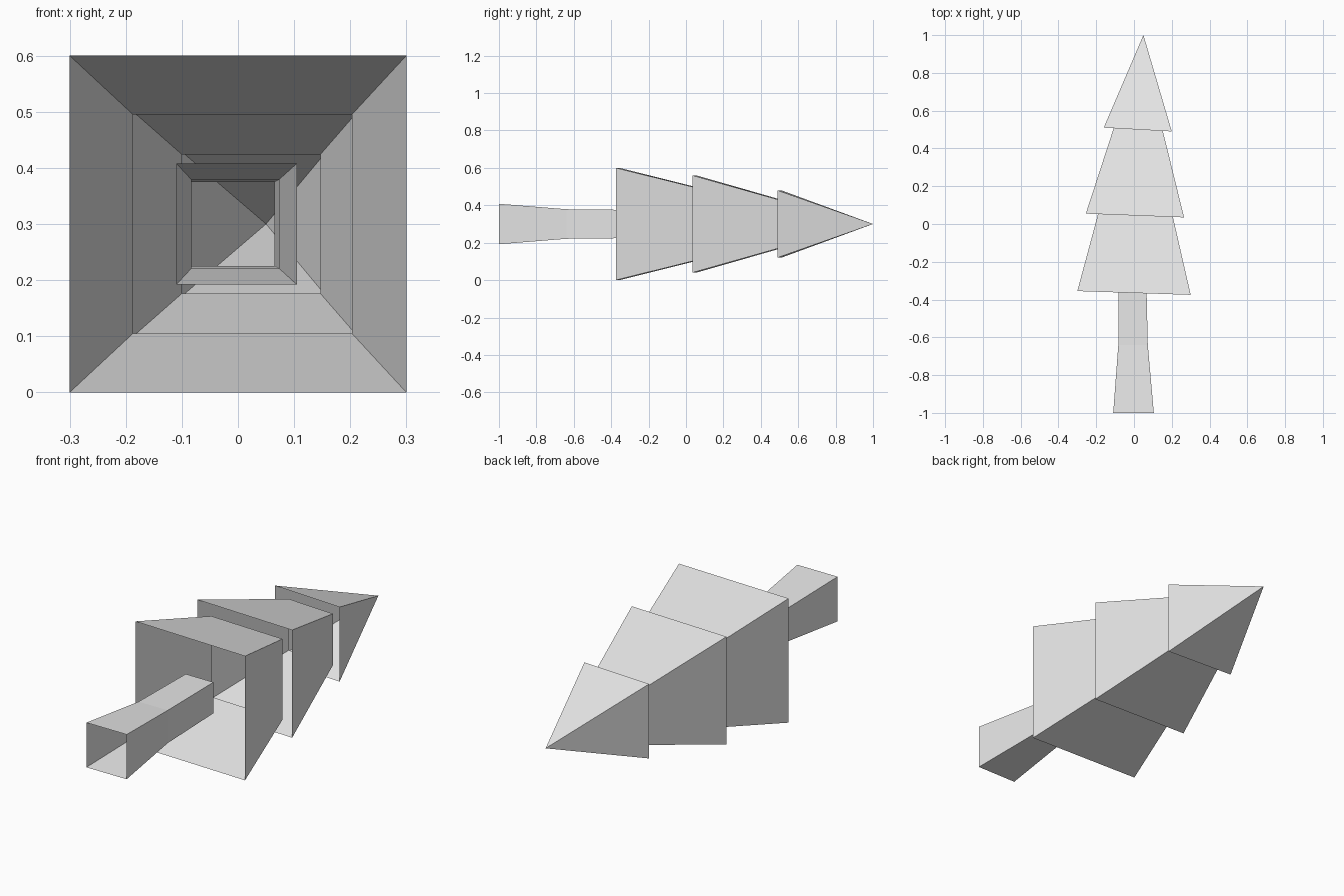
import bpy
import bmesh

cube = bpy.data.objects.get("Cube")
if cube:
    bpy.data.objects.remove(cube, do_unlink=True)

MID_Z = 0.30  # height of the long axis of the lying tree

grey = bpy.data.materials.new("plain_grey")
grey.use_nodes = True
grey.diffuse_color = (0.8, 0.8, 0.8, 1)
grey.node_tree.nodes["Principled BSDF"].inputs["Base Color"].default_value = (0.8, 0.8, 0.8, 1)


def square_ring(bm, left, right, half):
    """Four corners; left and right are (x, y) of the two upright edges."""
    low, high = MID_Z - half, MID_Z + half
    return [bm.verts.new((*side, z)) for side, z in
            ((left, low), (right, low), (right, high), (left, high))]


def shell(name, sections, tip=None):
    """Open square tube through the sections, closed to a point if tip is given."""
    bm = bmesh.new()
    rings = [square_ring(bm, *s) for s in sections]
    for near, far in zip(rings, rings[1:]):
        for i in range(4):
            j = (i + 1) % 4
            bm.faces.new((near[i], far[i], far[j], near[j]))
    if tip:
        point = bm.verts.new(tip)
        for i in range(4):
            bm.faces.new((rings[-1][i], point, rings[-1][(i + 1) % 4]))
    mesh = bpy.data.meshes.new(name)
    bm.to_mesh(mesh)
    bm.free()
    mesh.materials.append(grey)
    obj = bpy.data.objects.new(name, mesh)
    bpy.context.scene.collection.objects.link(obj)
    return obj


# Hollow trunk, flared towards the base
shell("trunk", [((-0.11, -1), (0.105, -1), 0.108),
                ((-0.083, -0.64), (0.073, -0.64), 0.079),
                ((-0.083, -0.28), (0.065, -0.28), 0.075)])

# Two open lower tiers, each reaching into the next
shell("lower_tier", [((-0.30, -0.355), (0.30, -0.375), 0.30),
                     ((-0.187, 0.065), (0.203, 0.05), 0.195)])
shell("middle_tier", [((-0.255, 0.055), (0.265, 0.035), 0.26),
                      ((-0.10, 0.53), (0.147, 0.515), 0.124)])

# Pointed top tier
shell("top_tier", [((-0.16, 0.51), (0.20, 0.49), 0.18)], tip=(0.05, 1, MID_Z))
